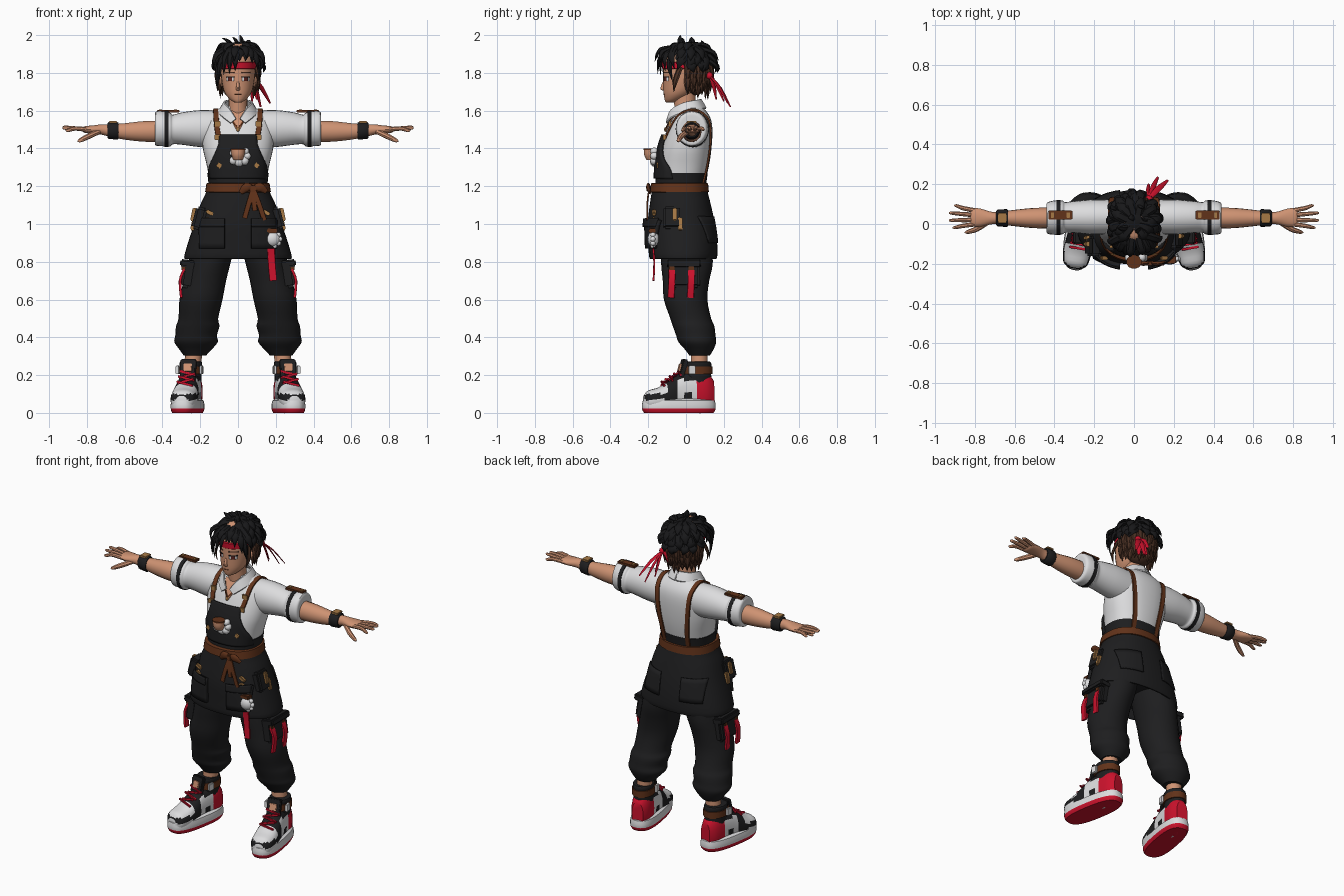
import bpy, bmesh, math, random
from mathutils import Vector, Matrix
from mathutils.bvhtree import BVHTree

random.seed(4)
COLOURS = {"skin": (.62, .29, .17), "white": (.72, .72, .73), "black_cloth": (.013, .013, .014),
           "black_hair": (.009, .009, .01), "brown_hair": (.065, .028, .016), "leather": (.12, .032, .01),
           "red": (.6, .006, .025), "tan": (.38, .19, .06), "eye": (.12, .02, .015)}
MAT = {}
for key, c in COLOURS.items():
    MAT[key] = bpy.data.materials.new(key)
    MAT[key].diffuse_color = (*c, 1)


def finish(name, bm, mats, rule=None, move=None, angle=40):
    if move:
        rules = [rule(f.calc_center_median()) if rule else 0 for f in bm.faces]
        bm.transform(move)
    else:
        rules = [rule(f.calc_center_median()) if rule else 0 for f in bm.faces]
    for f, r in zip(bm.faces, rules):
        f.material_index = r
    bmesh.ops.recalc_face_normals(bm, faces=bm.faces)
    me = bpy.data.meshes.new(name)
    bm.to_mesh(me)
    bm.free()
    for m in mats.split():
        me.materials.append(MAT[m])
    me.shade_smooth()
    me.set_sharp_from_angle(angle=math.radians(angle))
    ob = bpy.data.objects.new(name, me)
    bpy.context.collection.objects.link(ob)
    return ob


def smooth(rows, k):
    """Catmull-Rom through the rows."""
    R = [Vector(r) for r in rows]
    out = []
    for i in range(len(R) - 1):
        a, b, c, d = R[max(i - 1, 0)], R[i], R[i + 1], R[min(i + 2, len(R) - 1)]
        for j in range(k):
            t = j / k
            out.append(.5 * (2 * b + (c - a) * t + (2 * a - 5 * b + 4 * c - d) * t * t + (3 * b - a - 3 * c + d) * t ** 3))
    return out + [R[-1]]


def loft(name, rows, mats, plane='z', n=20, k=3, p=2, s=1, ref=None, rule=None, move=None):
    """Rows are x, y, z and two half sizes; plane None follows the path, with ref as surface normal."""
    rows = smooth(rows, k)
    C = [Vector((r[0] * s, r[1], r[2])) for r in rows]
    X, Y, Z = Matrix.Identity(3)
    bm, rings = bmesh.new(), []
    for i, r in enumerate(rows):
        if plane:
            u, v = {'z': (X, Y), 'x': (Y, Z), 'y': (X, Z)}[plane]
        else:
            t = (C[min(i + 1, len(C) - 1)] - C[max(i - 1, 0)]).normalized()
            u = t.cross(ref(C[i]) if callable(ref) else Vector(ref or (0.1, 1, .2))).normalized()
            v = u.cross(t)
        ring = []
        for j in range(n):
            a = 2 * math.pi * j / n
            ca, sa = [math.copysign(abs(q) ** (2 / p), q) if abs(q) > 1e-6 else 0 for q in (math.cos(a), math.sin(a))]
            ring.append(bm.verts.new(C[i] + u * ca * max(r[3], .0006) + v * sa * max(r[4], .0006)))
        rings.append(ring)
    for A, B in zip(rings, rings[1:]):
        for j in range(n):
            bm.faces.new((A[j], A[j - 1], B[j - 1], B[j]))
    bm.faces.new(rings[0])
    bm.faces.new(rings[-1])
    return finish(name, bm, mats, rule, move)


def strap(name, pts, w, t, mat, ref=(0, -1, 0), **kw):
    return loft(name, [(*q, w, t) for q in pts], mat, None, 8, p=8, ref=ref, **kw)


def box(name, c, h, mat, rot=(0, 0, 0), move=None):
    bm = bmesh.new()
    R = Matrix.Rotation(rot[2], 4, 'Z') @ Matrix.Rotation(rot[1], 4, 'Y') @ Matrix.Rotation(rot[0], 4, 'X')
    bmesh.ops.create_cube(bm, size=2, matrix=Matrix.Translation(c) @ R @ Matrix.Diagonal((*h, 1)))
    bmesh.ops.bevel(bm, geom=bm.edges[:], offset=min(h) * .4, segments=2, affect='EDGES')
    return finish(name, bm, mat, None, move)


def ball(name, c, r, mat, n=14):
    bm = bmesh.new()
    bmesh.ops.create_uvsphere(bm, u_segments=n, v_segments=n // 2 + 1, radius=1,
                              matrix=Matrix.Translation(c) @ Matrix.Diagonal((*r, 1)))
    return finish(name, bm, mat)


def tree(*obs):
    V, F = [], []
    for o in obs:
        F += [[i + len(V) for i in f.vertices] for f in o.data.polygons]
        V += [v.co for v in o.data.vertices]
    return BVHTree.FromPolygons(V, F)


def proj(bvh, x, z, side=-1, off=.006):
    hit = bvh.ray_cast(Vector((x, side, z)), Vector((0, -side, 0)))[0]
    return Vector((x, (hit.y if hit else 0) + side * off, z))


def patch(name, bvh, rows, mat, side=-1, off=.006, thick=.008, m=14):
    """Panel laid on a surface; rows are z, left x, right x."""
    bm = bmesh.new()
    G = [[bm.verts.new(proj(bvh, r[1] + (r[2] - r[1]) * j / m, r[0], side, off)) for j in range(m + 1)]
         for r in smooth(rows, 4)]
    for A, B in zip(G, G[1:]):
        for j in range(m):
            bm.faces.new((A[j], A[j + 1], B[j + 1], B[j]))
    ob = finish(name, bm, mat)
    mod = ob.modifiers.new("thickness", 'SOLIDIFY')
    mod.thickness, mod.offset = thick, 0
    return ob


# Shirt and apron
torso = loft("shirt_body", [(0, -.03, 1.18, .145, .12), (0, -.015, 1.3, .163, .135), (0, 0, 1.4, .186, .135),
             (0, .02, 1.5, .19, .12), (0, .03, 1.56, .17, .1), (0, .03, 1.6, .12, .075), (0, .02, 1.625, .07, .06)],
             "white", n=40, p=2.3)
sleeves = [loft("sleeve", [(.08, .035, 1.5, .085, .1), (.2, .035, 1.505, .088, .098), (.3, .035, 1.505, .08, .085),
           (.345, .033, 1.5, .077, .078), (.36, .033, 1.5, .085, .09), (.4, .032, 1.505, .086, .093),
           (.435, .03, 1.505, .078, .09), (.44, .03, 1.5, .06, .07)], "white", 'x', 24, s=s) for s in (-1, 1)]
shirt = tree(torso, *sleeves)
loft("apron_waist", [(0, -.033, 1.17, .155, .135), (0, -.027, 1.22, .157, .135), (0, -.022, 1.27, .163, .137)],
     "black_cloth", n=40, p=2.3)
patch("apron_bib", tree(torso), [(1.47, -.1, .1), (1.42, -.102, .102), (1.36, -.125, .125), (1.3, -.15, .15),
      (1.24, -.15, .15)], "black_cloth", off=.012, thick=.016)
skirt = loft("apron_skirt", [(0, -.035, 1.21, .158, .142), (0, -.033, 1.16, .172, .15), (0, -.03, 1.1, .2, .162),
             (0, -.025, 1., .232, .178), (0, -.017, .9, .265, .182), (0, -.015, .825, .285, .18),
             (0, -.015, .82, .27, .165), (0, -.015, .87, .25, .15)], "black_cloth", n=40, p=2.3)
loft("belt", [(0, -.035, 1.168, .168, .15), (0, -.035, 1.17, .174, .156), (0, -.034, 1.215, .167, .151),
     (0, -.034, 1.217, .16, .145)], "leather", n=40, k=1, p=2.3)
skirt_bvh = tree(skirt)
for s in (-1, 1):
    x0, x1 = sorted((.07 * s, .2 * s))
    patch("apron_pocket", skirt_bvh, [(1.02, x0, x1), (.87, x0, x1)], "black_cloth", off=.012, thick=.024)
    patch("pocket_flap", skirt_bvh, [(1.03, x0, x1), (.985, x0, x1)], "black_cloth", off=.028, thick=.008)
    patch("back_pocket", skirt_bvh, [(1.04, x0, x1), (.9, x0, x1)], "black_cloth", side=1)
    # Shoulder straps with buckles
    top = [proj(shirt, x, z) for x, z in ((.1, 1.45), (.11, 1.5), (.115, 1.55))]
    for y in (-.03, .03, .08):
        h = shirt.ray_cast(Vector((.117, y, 2)), Vector((0, 0, -1)))[0]
        top.append(h + Vector((0, 0, .005)))
    top += [proj(shirt, x, z, 1) for x, z in ((.112, 1.55), (.105, 1.47), (.095, 1.38), (.085, 1.3), (.08, 1.21))]
    strap("shoulder_strap", top, .014, .005, "leather", s=s, ref=lambda c: c - Vector((c.x, .02, 1.42)))
    for z in (1.46, 1.53):
        q = proj(shirt, .108 * s, z, off=.016)
        box("strap_buckle", q, (.016, .006, .014), "tan")
    box("bib_stud", proj(shirt, .1 * s, 1.31, off=.024), (.012, .004, .012), "tan", (0, .6, 0))

# Belt bow
for x, z in ((.015, 1.165), (.15, 1.17)):
    loft("bow_loop", [(.08, -.19, 1.185, .012, .006), ((.08 + x) / 2, -.2, 1.195, .024, .011), (x, -.19, z, .012, .005)],
         "leather", None, 10, ref=(0, -1, 0))
for x, z in ((.035, 1.03), (.09, 1.07), (.14, 1.02)):
    strap("bow_tail", [(.08, -.195, 1.185), ((.08 + x) / 2, -.205, 1.11), (x, -.205, z)], .013, .004, "leather")
box("bow_knot", (.08, -.197, 1.187), (.016, .012, .018), "leather")

# Chest badge with cup
for x, z, r in ((-.03, 1.335, .022), (0, 1.33, .027), (.03, 1.335, .024), (.045, 1.36, .02), (.035, 1.385, .02), (-.035, 1.375, .016)):
    ball("badge_fluff", (x + .005, -.168, z), (r, .022, r), "white", 10)
loft("badge_cup", [(0, -.185, 1.34, .025, .025), (0, -.19, 1.365, .034, .032), (0, -.19, 1.395, .038, .034)], "skin", n=14)
loft("cup_rim", [(0, -.19, 1.392, .039, .035), (0, -.19, 1.4, .039, .035)], "leather", n=14, k=1)

# Collar, open neck and pendant
patch("open_neck", shirt, [(1.6, -.05, .05), (1.56, -.04, .04), (1.49, -.004, .004)], "skin", off=.003, thick=.006)
for s in (-1, 1):
    loft("collar", [(.025, -.1, 1.545, .02, .005), (.06, -.075, 1.585, .03, .006), (.085, -.01, 1.615, .032, .007),
         (.065, .06, 1.63, .03, .007), (0, .09, 1.635, .03, .007)], "white", None, 8, p=5, s=s,
         ref=lambda c: Vector((c.x, c.y, .05)))
    strap("necklace", [proj(shirt, x, z, off=.008) for x, z in ((.045, 1.58), (.025, 1.54), (0, 1.505))], .004, .004, "leather", s=s)
ball("pendant", proj(shirt, 0, 1.5, off=.01), (.009, .006, .012), "tan", 8)

# Arms and hands
for s in (-1, 1):
    loft("arm", [(.4, .03, 1.49, .052, .057), (.5, .03, 1.49, .051, .055), (.6, .03, 1.49, .041, .044), (.68, .03, 1.495, .031, .033),
         (.72, .03, 1.5, .032, .028), (.77, .032, 1.5, .045, .022), (.81, .034, 1.5, .047, .018), (.822, .034, 1.5, .04, .01)],
         "skin", 'x', 18, s=s)
    for y0, y1, x1, z1 in ((.068, .092, .905, 1.5), (.045, .055, .93, 1.512), (.021, .018, .93, 1.508), (-.001, -.018, .912, 1.495)):
        loft("finger", [(.8, y0, 1.5, .012, .012), (.86, (y0 + y1) / 2, 1.506, .0115, .011), (x1 - .012, y1, z1, .009, .008),
             (x1, y1, z1, .002, .002)], "skin", None, 8, s=s)
    loft("thumb", [(.735, .01, 1.49, .014, .014), (.79, -.025, 1.465, .015, .014), (.835, -.04, 1.443, .011, .01),
         (.85, -.043, 1.437, .002, .002)], "skin", None, 8, s=s)
    loft("sleeve_band", [(x, .033, 1.503, .088, .096) for x in (.368, .39)], "black_cloth", 'x', 24, k=1, s=s)
    box("sleeve_tab", (.37 * s, .045, 1.596), (.06, .022, .007), "leather")
    for x in (.33, .41):
        box("sleeve_tab_stud", (x * s, .045, 1.602), (.008, .014, .005), "tan")
    loft("wristband", [(.632, .03, 1.493, .04, .044), (.64, .03, 1.493, .045, .047), (.685, .03, 1.495, .042, .045),
         (.692, .03, 1.495, .036, .038)], "black_cloth", 'x', 18, k=1, s=s)
    box("wrist_plate", (.662 * s, .03, 1.54), (.022, .026, .006), "tan")

# Legs, thigh bags and shoes
for s in (-1, 1):
    loft("trouser_leg", [(.115, .0, .97, .12, .13), (.15, .005, .8, .112, .137), (.175, .0, .7, .112, .123), (.196, -.002, .6, .114, .115),
         (.21, .025, .5, .105, .108), (.213, .04, .46, .115, .11), (.222, .052, .41, .11, .104), (.222, .06, .375, .115, .1),
         (.225, .07, .335, .085, .075), (.228, .072, .305, .06, .055)], "black_cloth", n=24, s=s)
    loft("ankle", [(.242, .07, .2, .045, .045), (.235, .07, .32, .045, .045)], "skin", n=14, k=1, s=s)
    box("thigh_bag", (.262 * s, -.01, .735), (.035, .085, .075), "black_cloth", (0, -.15 * s, 0))
    box("thigh_bag_flap", (.267 * s, -.01, .79), (.04, .09, .02), "black_cloth", (0, -.15 * s, 0))
    for y in (-.075, .028):
        strap("red_strip", [(.285, y, .76), (.307, y, .7), (.3, y - .005, .61)], .018, .007, "red", s=s, ref=(1, 0, 0))
        box("strip_clip", (.287 * s, y, .765), (.012, .014, .014), "leather")
    M = Matrix.Translation((.267 * s, -.038, 0)) @ Matrix.Rotation(math.radians(10) * s, 4, 'Z')
    loft("shoe_sole", [(0, 0, z, a, b) for z, a, b in ((0, .07, .185), (.012, .076, .194), (.024, .078, .197), (.045, .078, .197),
         (.065, .074, .192), (.075, .06, .17))], "red white", n=32, k=1, p=2.7, move=M, rule=lambda c: int(c.z > .024))

    def panels(c):  # 0 white, 1 black, 2 red
        if c.y > .085 and c.z < .2:
            return 2
        if c.z > .175 or -.06 < c.y < -.02 or (c.y < -.06 and .07 < c.z < .1) or (.02 < c.y < .06 and c.z < .12):
            return 1
        return 0
    loft("shoe_upper", [(0, -.188, .06, .03, .03), (0, -.165, .068, .06, .05), (0, -.11, .075, .07, .06), (0, -.05, .09, .067, .08),
         (0, 0, .105, .062, .1), (0, .06, .11, .06, .11), (0, .14, .11, .056, .11), (0, .185, .1, .035, .075)],
         "white black_cloth red", 'y', 24, p=2.4, move=M, rule=panels)
    loft("shoe_collar", [(0, .1, .16, .055, .075), (0, .1, .22, .056, .074), (0, .1, .265, .06, .074), (0, .1, .272, .05, .06)],
         "black_cloth", n=20, move=M)
    loft("ankle_strap", [(0, .1, z, .063, .081) for z in (.205, .245)], "leather", n=20, k=1, move=M)
    box("shoe_tongue", (0, .02, .235), (.042, .012, .05), "black_cloth", (-.25, 0, 0), M)
    box("tongue_badge", (0, .005, .24), (.022, .006, .02), "skin", (-.25, 0, 0), M)
    for e in (-1, 1):
        box("strap_buckle", (.064 * e, .06, .228), (.008, .018, .022), "white", (0, 0, 0), M)
    for i in range(5):
        box("lace", (0, -.085 + .022 * i, .155 + .014 * i), (.045, .006, .006), "red", (0, .25 * (-1) ** i, 0), M)

# Hanging trinkets
ball("fluffy_charm", (.18, -.172, .92), (.045, .032, .042), "white")
for a in range(10):
    ball("charm_tuft", (.18 + .042 * math.cos(a * .63), -.175, .92 + .038 * math.sin(a * .63)), (.014, .014, .014), "white", 8)
box("charm_cap", (.18, -.178, .965), (.03, .02, .012), "leather")
strap("charm_ribbon", [(.175, -.175, .88), (.178, -.168, .8), (.187, -.172, .7)], .02, .005, "red")
for s, y in ((1, -.06), (-1, -.1)):
    box("side_pouch", (.205 * s, y - .01, 1.03), (.03, .05, .06), "black_cloth", (0, -.25 * s, 0))
    for i in range(2):
        box("side_tool", (.235 * s, y + .03 * i, 1.05 - .05 * i), (.012, .012, .035), "tan", (0, -.2 * s, 0))
        box("tool_handle", (.15 * s, -.17, 1.06 - .04 * i), (.02, .01, .01), "tan", (0, .5, 0))

# Head and face
loft("neck", [(0, .005, 1.55, .06, .06), (0, -.005, 1.62, .05, .057), (0, -.01, 1.72, .05, .06)], "skin", n=18)
head = loft("head", [(0, -.085, 1.643, .014, .02), (0, -.07, 1.655, .038, .042), (0, -.042, 1.69, .068, .076), (0, -.022, 1.74, .083, .098),
            (0, -.013, 1.8, .09, .108), (0, -.005, 1.86, .092, .113), (0, 0, 1.92, .08, .1), (0, 0, 1.955, .05, .06)], "skin", n=32)
face = tree(head)
loft("nose", [(0, -.115, 1.757, .006, .006), (0, -.122, 1.73, .009, .011), (0, -.122, 1.712, .01, .012), (0, -.113, 1.705, .007, .004)],
     "skin", n=10)
patch("mouth", face, [(1.687, -.018, .018), (1.684, -.016, .016)], "leather", off=.001, thick=.003)
for s in (-1, 1):
    def plate(name, z0, z1, a, b, mat, off):
        patch(name, face, [(z0, *sorted((a * s, b * s))), (z1, *sorted((a * s, b * s)))], mat, off=off, thick=.002, m=4)
    plate("eye_white", 1.777, 1.757, .022, .06, "white", .001)
    plate("iris", 1.777, 1.756, .032, .051, "eye", .0025)
    plate("eyelash", 1.782, 1.776, .02, .064, "black_hair", .003)
    plate("eyebrow", 1.806, 1.8, .02, .065, "brown_hair", .002)
    ball("ear", (.09 * s, .01, 1.755), (.012, .022, .032), "skin", 10)
loft("headband", [(0, -.008, z, a, a + .021) for z, a in ((1.82, .093), (1.823, .097), (1.855, .0985), (1.858, .094))],
     "red", n=32, k=1)

# Hair: scalp, undercut and tapered locks
ball("hair_scalp", (0, .02, 1.868), (.108, .115, .095), "black_hair", 24)
ball("hair_undercut", (0, .045, 1.78), (.097, .078, .1), "brown_hair", 20)


def lock(base, tip, w, mat, lift=.02):
    b, t, o = Vector(base), Vector(tip), Vector((0, .01, 1.82))
    m = (b + t) / 2
    m += (m - o).normalized() * lift
    loft("hair_lock", [(*b, w, w * .6), (*m, w * .9, w * .45), (*t, .001, .001)], mat, None, 6, k=4, ref=lambda c: c - o)


def on_head(az, el, r):
    return (.112 * r * math.cos(el) * math.sin(az), .015 + .125 * r * math.cos(el) * math.cos(az), 1.85 + .11 * r * math.sin(el))


for el, drop, count in ((1.25, .75, 9), (.85, .75, 14), (.45, .7, 18), (.1, .45, 16)):
    for i in range(count):
        az = 2 * math.pi * i / count + random.uniform(-.15, .15)
        if math.cos(az) < -.45 and el < .8:
            continue
        lock(on_head(az, el, .93), on_head(az + random.uniform(-.3, .3), el - drop, random.uniform(1.12, 1.3)), .026, "black_hair")
for el, low in ((0, 1.75), (-.3, 1.71), (-.6, 1.675)):
    for i in range(13):
        az = -1.6 + 3.2 * i / 12
        b = on_head(az, el, .9)
        lock(b, (b[0] * 1.12, b[1] * 1.12 - .005, low + random.uniform(-.015, .015)), .02, "brown_hair", .01)
for x, y, z in ((-.015, -.15, 1.81), (-.045, -.15, 1.795), (-.075, -.135, 1.79), (-.1, -.11, 1.75), (-.11, -.07, 1.71), (-.02, -.165, 1.86),
                (.045, -.155, 1.875), (.075, -.14, 1.85), (.105, -.11, 1.81), (.112, -.07, 1.75), (-.13, -.08, 1.82), (.14, -.06, 1.82)):
    lock((x * .45, -.06, 1.935), (x, y, z), .022, "black_hair", .035)
for s in (-1, 1):
    lock((.095 * s, -.03, 1.83), (.098 * s, -.065, 1.7), .016, "brown_hair")
for x, y, z in ((-.085, -.02, 1.985), (-.03, .03, 1.99), (.01, -.03, 2.), (.06, .02, 1.975), (.03, .08, 1.97)):
    lock((x * .4 + .02, y, 1.93), (x, y, z), .018, "black_hair", .012)

# Headband knot and ribbons
ball("ribbon_knot", (.075, .125, 1.785), (.02, .018, .02), "red", 10)
for x, y, z, w in ((.075, .2, 1.65, .015), (.17, .22, 1.64, .016), (.12, .235, 1.62, .014), (.1, .16, 1.66, .018), (.02, .15, 1.74, .016)):
    loft("ribbon_tail", [(.075, .125, 1.785, .008, .004), (.035 + x / 2, .05 + y / 2 + .015, (1.785 + z) / 2 + .015, w, .004),
         (x, y, z, .006, .002)], "red", None, 8, ref=(.6, .8, .2))
